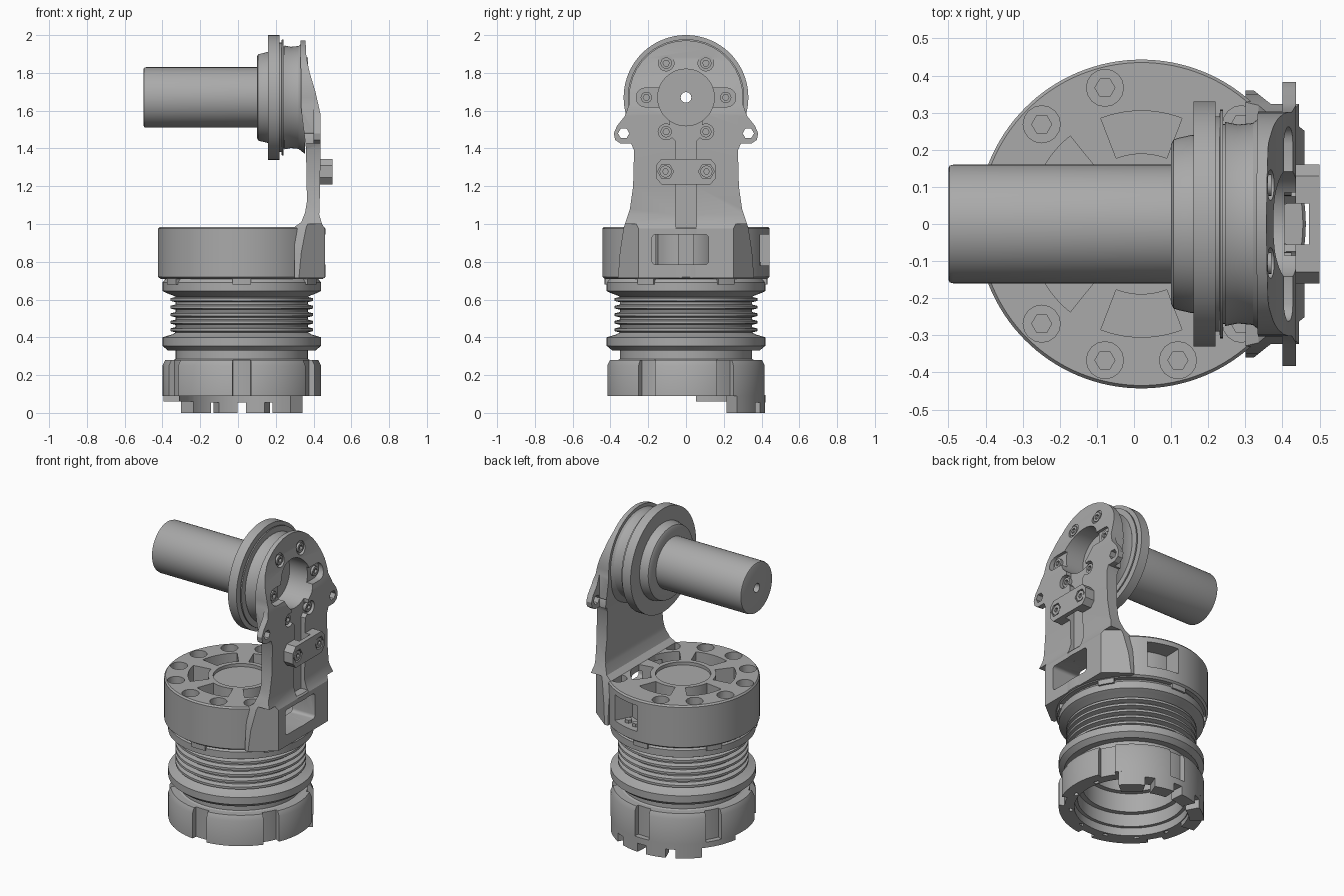
import bpy, bmesh
from math import sin, cos, pi, radians
from mathutils import Matrix

if "Cube" in bpy.data.objects:
    bpy.data.objects.remove(bpy.data.objects["Cube"], do_unlink=True)

grey = bpy.data.materials.new("machined grey")
grey.use_nodes = True
COLOUR = (0.4, 0.4, 0.4, 1)
grey.diffuse_color = COLOUR
grey.node_tree.nodes["Principled BSDF"].inputs["Base Color"].default_value = COLOUR

CX = 0.02      # base axis
MZ = 1.67      # motor axis height


def finish(name, bm):
    bmesh.ops.recalc_face_normals(bm, faces=bm.faces)
    me = bpy.data.meshes.new(name)
    bm.to_mesh(me)
    bm.free()
    me.materials.append(grey)
    ob = bpy.data.objects.new(name, me)
    bpy.context.collection.objects.link(ob)
    return ob


def prism(name, pts, lo, hi, axis):
    """Extrude a 2D outline along the x (0), y (1) or z (2) axis."""
    def co(p, h):
        v = list(p)
        v.insert(axis, h)
        return v
    bm = bmesh.new()
    a = [bm.verts.new(co(p, lo)) for p in pts]
    b = [bm.verts.new(co(p, hi)) for p in pts]
    bm.faces.new(a)
    bm.faces.new(b[::-1])
    for i in range(len(a)):
        j = (i + 1) % len(a)
        bm.faces.new((a[i], a[j], b[j], b[i]))
    return finish(name, bm)


def lathe(name, profile, along_x=False, steps=96):
    """Spin a closed (radius, height) profile about the base or motor axis."""
    bm = bmesh.new()
    vs = [bm.verts.new((r, 0, h)) for r, h in profile]
    es = [bm.edges.new((vs[i - 1], vs[i])) for i in range(len(vs))]
    bmesh.ops.spin(bm, geom=vs + es, cent=(0, 0, 0), axis=(0, 0, 1),
                   angle=2 * pi, steps=steps)
    bmesh.ops.remove_doubles(bm, verts=bm.verts, dist=1e-5)
    mat = (Matrix.Translation((0, 0, MZ)) @ Matrix.Rotation(pi / 2, 4, 'Y')
           if along_x else Matrix.Translation((CX, 0, 0)))
    bm.transform(mat)
    return finish(name, bm)


def circle(x, y, r, n=24):
    return [(x + r * cos(2 * pi * i / n), y + r * sin(2 * pi * i / n)) for i in range(n)]


def rect(x0, x1, y0, y1):
    return [(x0, y0), (x1, y0), (x1, y1), (x0, y1)]


def rounded(x0, x1, y0, y1, r):
    out = []
    for k, (x, y) in enumerate([(x1 - r, y1 - r), (x0 + r, y1 - r), (x0 + r, y0 + r), (x1 - r, y0 + r)]):
        out += [(x + r * cos(pi / 2 * (k + i / 4)), y + r * sin(pi / 2 * (k + i / 4))) for i in range(5)]
    return out


def sector(r0, r1, a0, a1):
    n = max(2, int((a1 - a0) / 4))
    ang = [radians(a0 + (a1 - a0) * i / n) for i in range(n + 1)]
    return ([(CX + r1 * cos(a), r1 * sin(a)) for a in ang]
            + [(CX + r0 * cos(a), r0 * sin(a)) for a in reversed(ang)])


def polar(r, deg, cx=CX, cy=0):
    return cx + r * cos(radians(deg)), cy + r * sin(radians(deg))


def carve(ob, cutters, op='DIFFERENCE'):
    for c in cutters:
        m = ob.modifiers.new("carve", 'BOOLEAN')
        m.operation, m.solver, m.object = op, 'EXACT', c
    bpy.context.view_layer.update()
    ev = ob.evaluated_get(bpy.context.evaluated_depsgraph_get())
    me = bpy.data.meshes.new_from_object(ev)
    ob.modifiers.clear()
    ob.data = me
    for c in cutters:
        bpy.data.objects.remove(c, do_unlink=True)
    return ob


# Ribbed hollow base column
outer = [(.33, .09), (.385, .09), (.385, .27), (.35, .285), (.35, .33), (.39, .33),
         (.42, .355), (.42, .40), (.37, .415)]
for i in range(5):
    z = .44 + .04 * i
    outer += [(.35, z - .014), (.378, z - .007), (.378, z + .007), (.35, z + .014)]
outer += [(.36, .62), (.40, .635), (.42, .645), (.42, .69), (.40, .715)]
inner = [(0, .715), (0, .60), (.25, .60), (.25, .34), (.28, .34), (.28, .22),
         (.31, .22), (.31, .14), (.33, .14)]
column = lathe("ribbed_column", outer + inner)
carve(column, [prism("c", circle(*polar(.355, 15 + 30 * k), .016, 12), .05, .13, 2) for k in range(12)])

# Castellated collar at the foot
collar = lathe("castellated_collar", [(.36, .09), (.42, .09), (.42, .25), (.405, .28), (.36, .28)])
carve(collar, [prism("c", sector(.387, .5, 60 * k + 23.2, 60 * k + 36.8), .05, .35, 2) for k in range(6)])

# Toothed arc under the rear half
foot = prism("rear_foot_arc", sector(.335, .42, 40, 140), 0, .095, 2)
carve(foot, [prism("c", sector(.3, .5, a - 4, a + 4), -.1, .055, 2) for a in (65, 90, 115)])
prism("foot_step", sector(.335, .42, 140, 171), .06, .095, 2)

# Small tabs below the drum
for k in range(6):
    prism("drum_tab", sector(.39, .432, 60 * k + 23.5, 60 * k + 36.5), .68, .72, 2)

# Drum with slots, recessed bolts and a side pocket
drum = lathe("drum", [(0, .71), (.43, .71), (.443, .72), (.443, .975), (.435, .985), (0, .985)], steps=128)
cuts = [prism("c", sector(.19, .305, a - 21, a + 21), .76, 1.1, 2) for a in range(30, 390, 60)]
for k in range(12):
    a = 15 + 30 * k
    if a != 75:
        cuts.append(prism("c", circle(*polar(.38, a), .05, 16), .92, 1.1, 2))
        cuts.append(prism("c", circle(*polar(.38, a), .027, 6), .86, .95, 2))
cuts.append(prism("c", sector(.33, .6, 62, 88), .78, .945, 2))
cuts.append(prism("c", circle(CX, 0, .16, 48), .965, 1.1, 2))
cuts.append(prism("c", rounded(-.18, .12, .785, .945, .02), .28, .6, 0))
carve(drum, cuts)
for a in (70, 80):
    prism("pocket_bolt", circle(*polar(.385, a), .022, 6), .77, .80, 2)

# Upright bracket: front outline crossed with a side profile
half = [(.36, .715), (.35, .85), (.33, .98), (.297, 1.08), (.28, 1.2), (.275, 1.39), (.29, 1.425),
        (.345, 1.425), (.375, 1.445), (.382, 1.48), (.365, 1.52), (.325, 1.57), (.302, 1.63)]
half += [polar(.302, 10 * i, 0, MZ) for i in range(0, 10)]
outline = half + [(-y, z) for y, z in reversed(half[:-1])] if half[-1][0] > 1e-4 else []
if not outline:
    outline = half + [(-y, z) for y, z in reversed(half)][1:]
bracket = prism("bracket", outline, .2, .6, 0)
side = [(.30, .70), (.46, .70), (.46, .975), (.445, 1.0), (.43, 1.05), (.435, 1.2), (.437, 1.58),
        (.41, 1.70), (.38, 1.80), (.362, 1.88), (.356, 2.0), (.33, 2.0), (.335, 1.6), (.36, 1.4),
        (.365, 1.12), (.355, 1.06), (.335, 1.01), (.30, .985)]
carve(bracket, [prism("c", side, -.5, .5, 1)], 'INTERSECT')
cuts = [prism("c", circle(0, MZ, .15, 48), .2, .6, 0),
        prism("c", [(-.055, .94), (.055, .94), (.055, 1.44), (.085, 1.47), (.085, 1.6),
                    (-.085, 1.6), (-.085, 1.47), (-.055, 1.44)], .405, .6, 0),
        prism("c", rounded(-.18, .12, .785, .945, .02), .28, .6, 0)]
for s in (1, -1):
    cuts.append(prism("c", [(.461, s * .25), (.31, s * .37), (.6, s * .5), (.6, s * .25)], .6, 1.0, 2))
    cuts.append(prism("c", rect(.1, .40, min(s * .303, s * .5), max(s * .303, s * .5)), 1.3, 1.7, 2))
    cuts.append(prism("c", circle(s * .33, 1.48, .03, 6), .3, .6, 0))
    cuts.append(prism("c", rounded(min(s * .1, s * .262), max(s * .1, s * .262), 1.62, 1.72, .045), .385, .6, 0))
for a in range(0, 360, 60):
    y, z = polar(.21, a, 0, MZ)
    x = .355 if z > 1.8 else .385 if z > 1.6 else .41
    if a % 180:
        cuts.append(prism("c", circle(y, z, .042, 16), x, .6, 0))
carve(bracket, cuts)

# Flared ring joining bracket and motor
lathe("bracket_ring", [(.15, .245), (.275, .245), (.268, .28), (.272, .32), (.30, .356), (.15, .356)], True)

# Head bolts
for a in range(0, 360, 60):
    y, z = polar(.21, a, 0, MZ)
    x = .355 if z > 1.8 else .385 if z > 1.6 else .41
    bolt = prism("head_bolt", circle(y, z, .03, 16), x - .02, x + .015, 0)
    carve(bolt, [prism("c", circle(y, z, .017, 6), x, .6, 0)])

# Clip across the bracket groove
clip = prism("clip", [(-.16, 1.245), (-.13, 1.21), (.13, 1.21), (.16, 1.245),
                      (.16, 1.31), (.13, 1.345), (-.13, 1.345), (-.16, 1.31)], .43, .5, 0)
cuts = [prism("c", rect(.3, .472, -.055, .055), 1.1, 1.5, 2)]
for s in (1, -1):
    cuts.append(prism("c", circle(s * .108, 1.278, .042, 6), .485, .6, 0))
carve(clip, cuts)
for s in (1, -1):
    bolt = prism("clip_bolt", circle(s * .108, 1.278, .032, 16), .47, .497, 0)
    carve(bolt, [prism("c", circle(s * .108, 1.278, .015, 6), .48, .6, 0)])

# Motor: barrel, shoulder and big flange with a through bore
lathe("motor", [(.028, -.5), (.15, -.5), (.157, -.497), (.16, -.487), (.16, .10), (.215, .10), (.228, .107),
                (.232, .12), (.24, .155), (.24, .16), (.33, .16), (.33, .22), (.29, .22),
                (.29, .23), (.308, .232), (.308, .24), (.27, .24), (.27, .26), (.028, .26)], True)

# Smooth round surfaces, keep crisp edges
bpy.ops.object.select_all(action='DESELECT')
for ob in bpy.context.collection.objects:
    if ob.type == 'MESH' and grey.name in ob.data.materials:
        ob.select_set(True)
        bpy.context.view_layer.objects.active = ob
bpy.ops.object.shade_smooth_by_angle(angle=radians(30))
